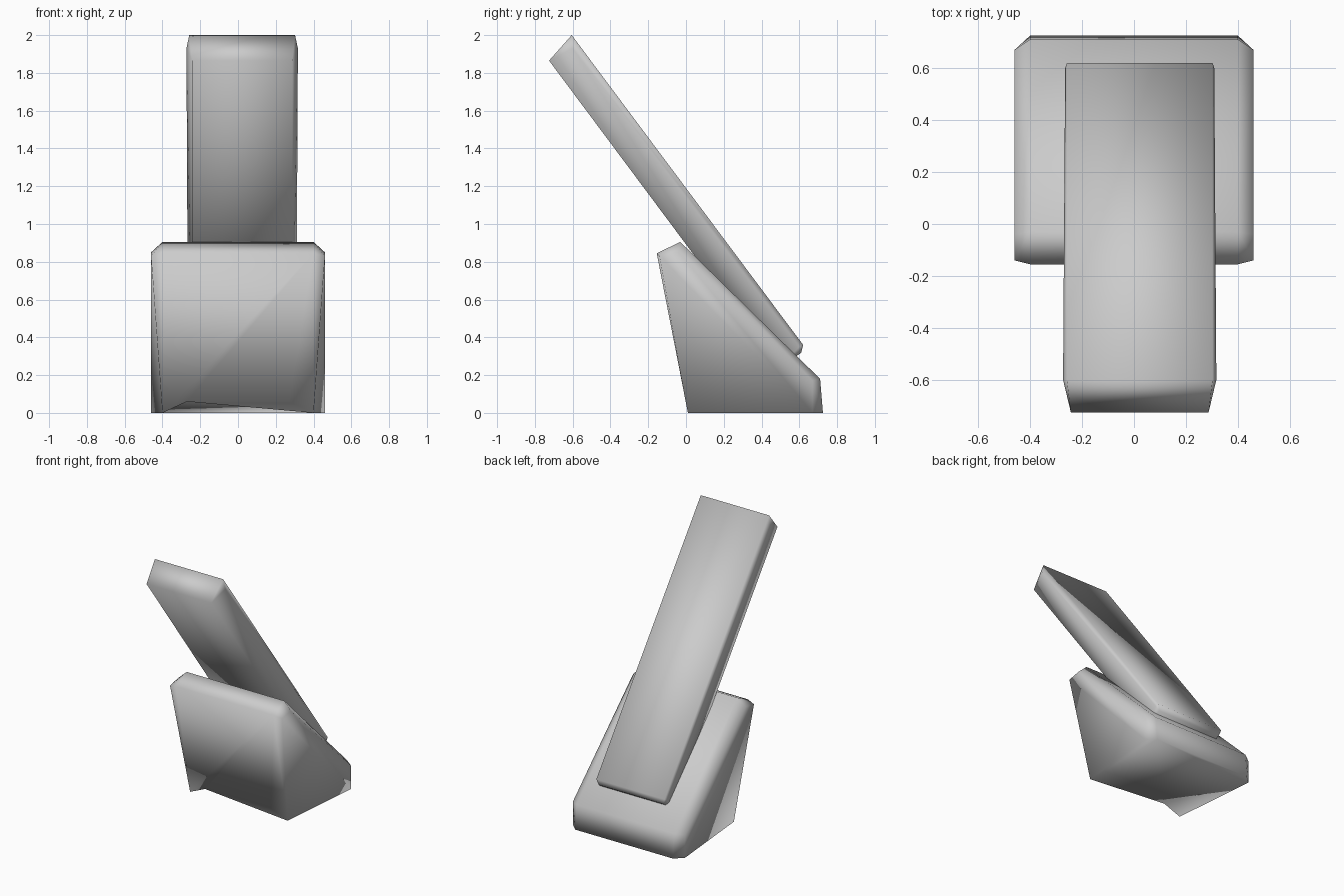
import bpy, bmesh
from math import copysign, radians

old = bpy.data.objects.get("Cube")
if old:
    bpy.data.objects.remove(old)

# One plain grey for everything
grey = bpy.data.materials.new("plain grey")
grey.use_nodes = True
colour = (0.6, 0.6, 0.6, 1)
grey.diffuse_color = colour
grey.node_tree.nodes["Principled BSDF"].inputs["Base Color"].default_value = colour


def mirrored_hull(points, centre=0.0):
    """Closed convex solid from half-width points mirrored about x = centre."""
    bm = bmesh.new()
    for w, y, z in points:
        for side in (-1, 1):
            bm.verts.new((centre + side * w, y, z))
    bmesh.ops.convex_hull(bm, input=bm.verts)
    bmesh.ops.dissolve_limit(bm, angle_limit=radians(3), verts=bm.verts, edges=bm.edges)
    bmesh.ops.recalc_face_normals(bm, faces=bm.faces)
    return bm


def finish(bm, name):
    mesh = bpy.data.meshes.new(name)
    bm.to_mesh(mesh)
    bm.free()
    mesh.materials.append(grey)
    mesh.shade_smooth()
    obj = bpy.data.objects.new(name, mesh)
    bpy.context.collection.objects.link(obj)


# Wedge base: leaning front, chamfered crest, sloping back
base = mirrored_hull([
    (0.40, 0.01, 0), (0.40, -0.155, 0.845), (0.46, -0.14, 0.83),
    (0.40, -0.03, 0.905), (0.46, -0.04, 0.85),
    (0.40, 0.71, 0.18), (0.46, 0.67, 0.17),
    (0.40, 0.725, 0), (0.46, 0.67, 0),
])

# Shallow notch along the lower front edge
front_edge = [e for e in base.edges
              if all(v.co.z < 0.001 and v.co.y < 0.1 for v in e.verts)]
bmesh.ops.subdivide_edges(base, edges=front_edge, cuts=2)
for v in base.verts:
    if abs(v.co.x) < 0.2:
        v.co = (copysign(0.27, v.co.x), 0.0, 0.06)
finish(base, "wedge_base")

# Leaning bar of even thickness, its foot sunk into the slope
bar = mirrored_hull([
    (0.28, -0.605, 2.0), (0.295, -0.60, 1.93), (0.265, -0.725, 1.865),
    (0.28, 0.62, 0.36), (0.287, 0.60, 0.35),
    (0.265, 0.61, 0.318), (0.265, 0.49, 0.235),
], centre=0.022)
finish(bar, "leaning_bar")
